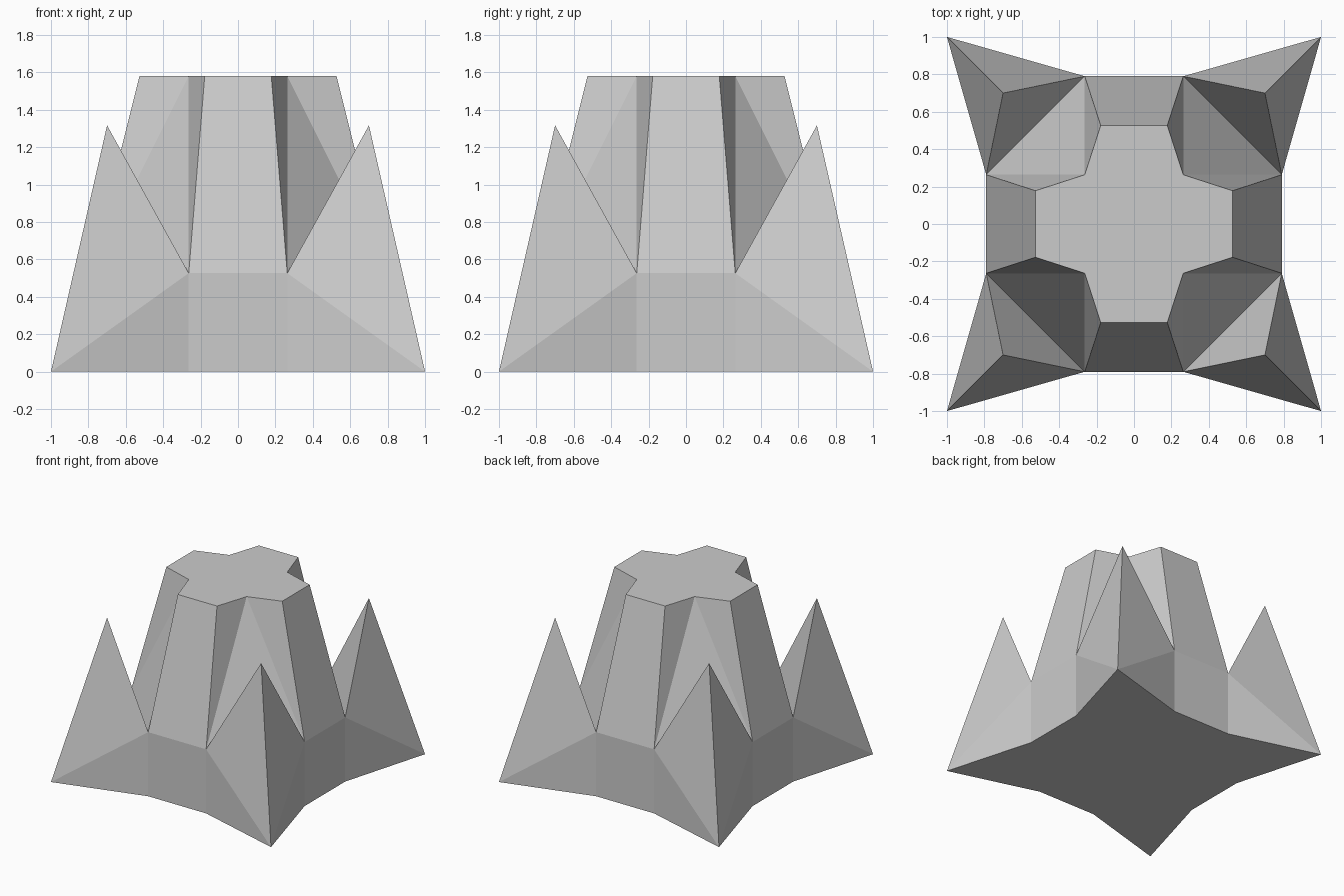
import bpy, bmesh
from mathutils import Matrix, Vector

old = bpy.data.objects.get("Cube")
if old:
    bpy.data.objects.remove(old, do_unlink=True)

stone = bpy.data.materials.new("grey stone")
stone.use_nodes = True
stone.diffuse_color = (0.6, 0.6, 0.6, 1)
stone.node_tree.nodes["Principled BSDF"].inputs["Base Color"].default_value = (0.6, 0.6, 0.6, 1)

# Key points of one quarter, the other three follow by rotation
U = 0.79 / 3                 # grid unit of the design
RIM, TOP = 2 * U, 6 * U      # heights of plinth rim and tower top
POINTS = {
    "foot_a": (3 * U, U, 0), "foot_b": (U, 3 * U, 0), "corner": (1, 1, 0),
    "rim_a": (3 * U, U, RIM), "rim_b": (U, 3 * U, RIM),
    "tip": (0.7, 0.7, 5 * U),
    "top_a": (2 * U, 0.178, TOP), "top_b": (0.178, 2 * U, TOP), "notch": (U, U, TOP),
}


def point(name, quarter):
    """Named point in a quarter; a leading + means the next quarter round."""
    if name[0] == "+":
        name, quarter = name[1:], quarter + 1
    return Matrix.Rotation(quarter * 1.5707963, 3, "Z") @ Vector(POINTS[name])


def build(name, faces, cap=None, flip_cap=False):
    """Repeat the faces in four quarters and close with an optional flat cap."""
    bm = bmesh.new()
    polygons = [[point(p, q) for p in face.split()] for q in range(4) for face in faces]
    if cap:
        ring = [point(p, q) for q in range(4) for p in cap.split()]
        polygons.append(ring[::-1] if flip_cap else ring)
    for polygon in polygons:
        bm.faces.new([bm.verts.new(co) for co in polygon])
    bmesh.ops.remove_doubles(bm, verts=bm.verts, dist=0.0005)
    mesh = bpy.data.meshes.new(name)
    bm.to_mesh(mesh)
    bm.free()
    mesh.materials.append(stone)
    obj = bpy.data.objects.new(name, mesh)
    bpy.context.collection.objects.link(obj)


# Star-shaped plinth with flat underside
build("plinth",
      ["foot_a corner rim_a", "corner foot_b rim_b", "foot_b +foot_a +rim_a rim_b"],
      cap="foot_a corner foot_b", flip_cap=True)

# Three-sided spikes on the corners
build("corner_spikes", ["rim_a corner tip", "corner rim_b tip", "rim_b rim_a tip"])

# Tapered tower with notched corners and flat top
build("tower",
      ["rim_a notch top_a", "rim_a rim_b notch", "rim_b top_b notch",
       "rim_b +rim_a +top_a top_b"],
      cap="top_a notch top_b")
